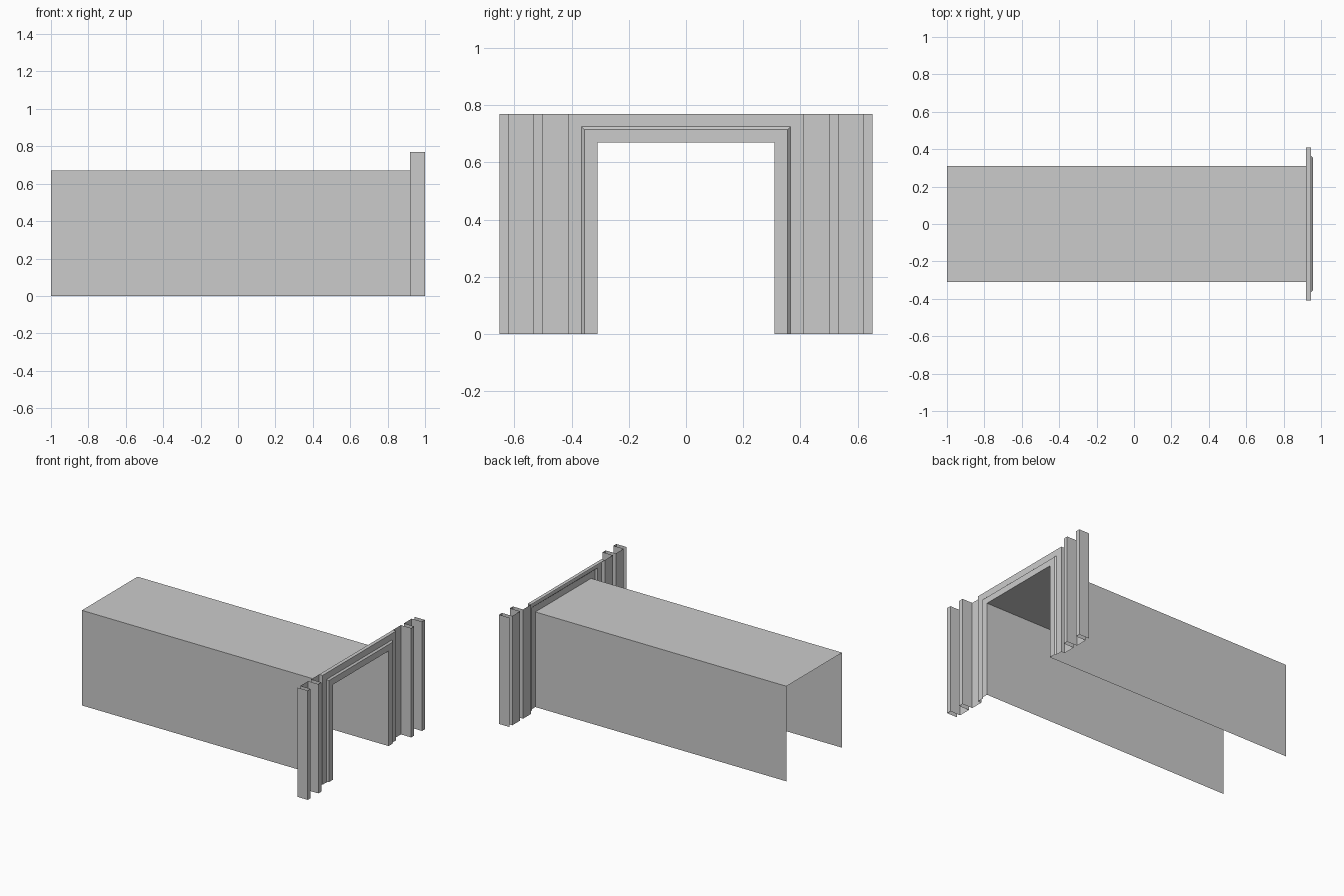
import bpy

if "Cube" in bpy.data.objects:
    bpy.data.objects.remove(bpy.data.objects["Cube"])

HALF_W, INNER_H = 0.31, 0.67   # clear opening
FRAME_X, TOP_Z = 0.92, 0.77    # back plane of the portal, overall height


def add_sheet(name, rows):
    """Open surface joining neighbouring rows of points with quads."""
    n = len(rows[0])
    verts = [p for row in rows for p in row]
    faces = [(i * n + j, (i + 1) * n + j, (i + 1) * n + j + 1, i * n + j + 1)
             for i in range(len(rows) - 1) for j in range(n - 1)]
    mesh = bpy.data.meshes.new(name)
    mesh.from_pydata(verts, [], faces)
    mesh.update()
    obj = bpy.data.objects.new(name, mesh)
    bpy.context.collection.objects.link(obj)
    return obj


def sweep_round_opening(name, profile):
    """Run an (offset, x) profile up, over and down the doorway, mitred."""
    rows = []
    for o, x in profile:
        w, h = HALF_W + o, INNER_H + o
        rows.append([(x, -w, 0), (x, -w, h), (x, w, h), (x, w, 0)])
    return add_sheet(name, rows)


# Passage: two walls and a ceiling, open at the ends and floor
sweep_round_opening("passage", [(0, -1.0), (0, FRAME_X)])

# Moulded door surround with a bevelled raised inner band
sweep_round_opening("door_surround", [
    (0.10, FRAME_X), (0.10, 0.946), (0.055, 0.946),
    (0.045, 0.957), (0, 0.957), (0, FRAME_X)])

# Ribbed side wall: (y, x) outline pulled straight up, mirrored to other side
outline = [(0.41, FRAME_X)]
for y0, y1 in ((0.50, 0.533), (0.62, 0.652)):
    outline += [(y0, FRAME_X), (y0, 1.0), (y1, 1.0), (y1, FRAME_X)]
wall = add_sheet("ribbed_side_wall", [[(x, y, 0), (x, y, TOP_Z)] for y, x in outline])
mirror = wall.modifiers.new("mirror", 'MIRROR')
mirror.use_axis = (False, True, False)
mirror.use_mirror_merge = False
